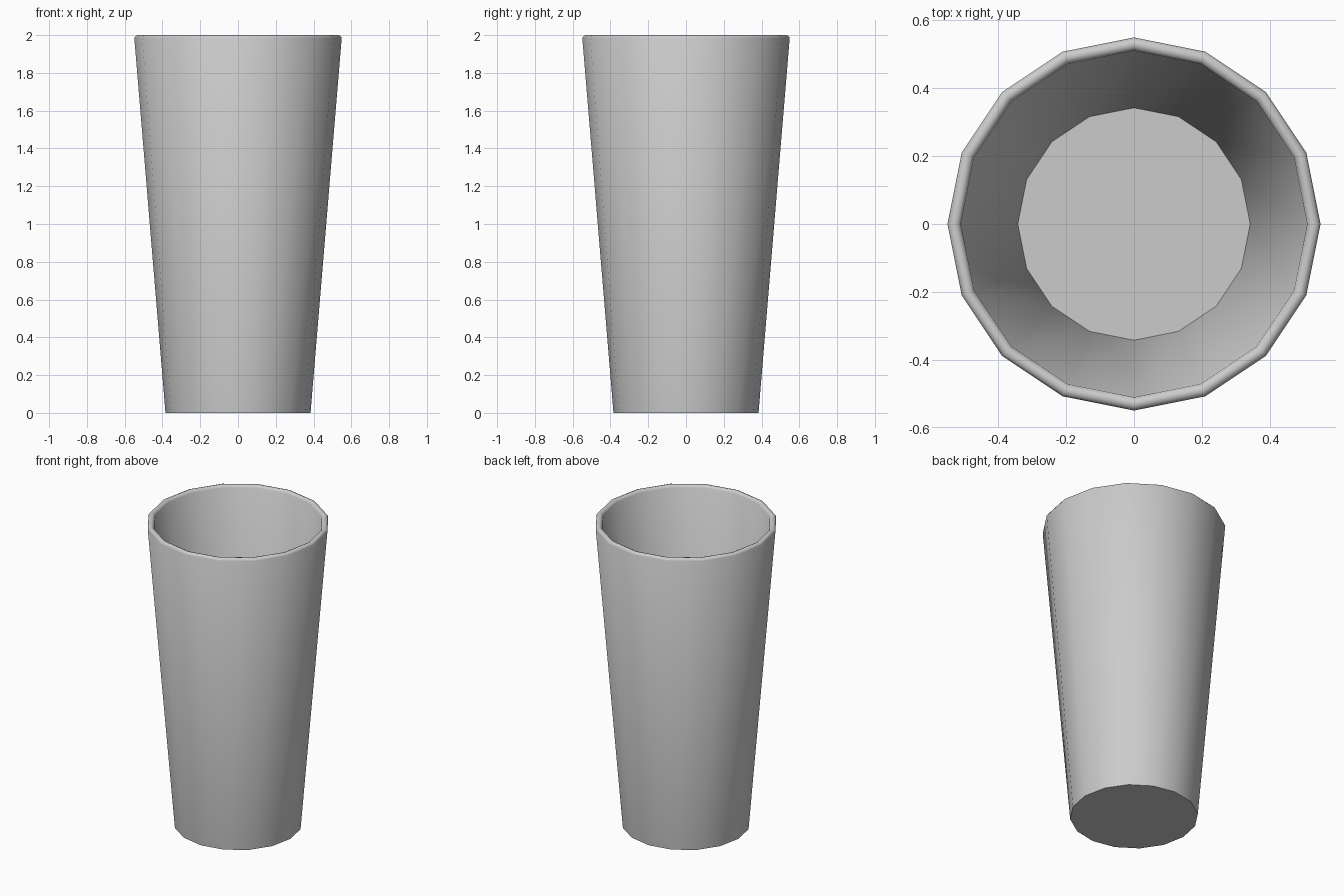
import bpy, bmesh, math

if "Cube" in bpy.data.objects:
    bpy.data.objects.remove(bpy.data.objects["Cube"])

SIDES = 16
# Cup section (radius, z): outer wall, rounded rim, inner wall down to the floor
profile = [(0.384, 0.0), (0.549, 1.985), (0.542, 1.996), (0.53, 2.0),
           (0.518, 1.996), (0.51, 1.985), (0.342, 0.03)]

bm = bmesh.new()
rings = []
for r, z in profile:
    rings.append([bm.verts.new((r * math.cos(math.tau * i / SIDES),
                                r * math.sin(math.tau * i / SIDES), z))
                  for i in range(SIDES)])

# Walls and rim
for a, b in zip(rings, rings[1:]):
    for i in range(SIDES):
        j = (i + 1) % SIDES
        bm.faces.new((a[i], a[j], b[j], b[i]))

# Underside and inside floor
bm.faces.new(rings[0][::-1])
bm.faces.new(rings[-1])
bmesh.ops.recalc_face_normals(bm, faces=bm.faces[:])

mesh = bpy.data.meshes.new("cup")
bm.to_mesh(mesh)
bm.free()
cup = bpy.data.objects.new("cup", mesh)
bpy.context.collection.objects.link(cup)

# Smooth walls, crisp floor edges
bpy.context.view_layer.objects.active = cup
cup.select_set(True)
bpy.ops.object.shade_smooth_by_angle(angle=math.radians(50))
